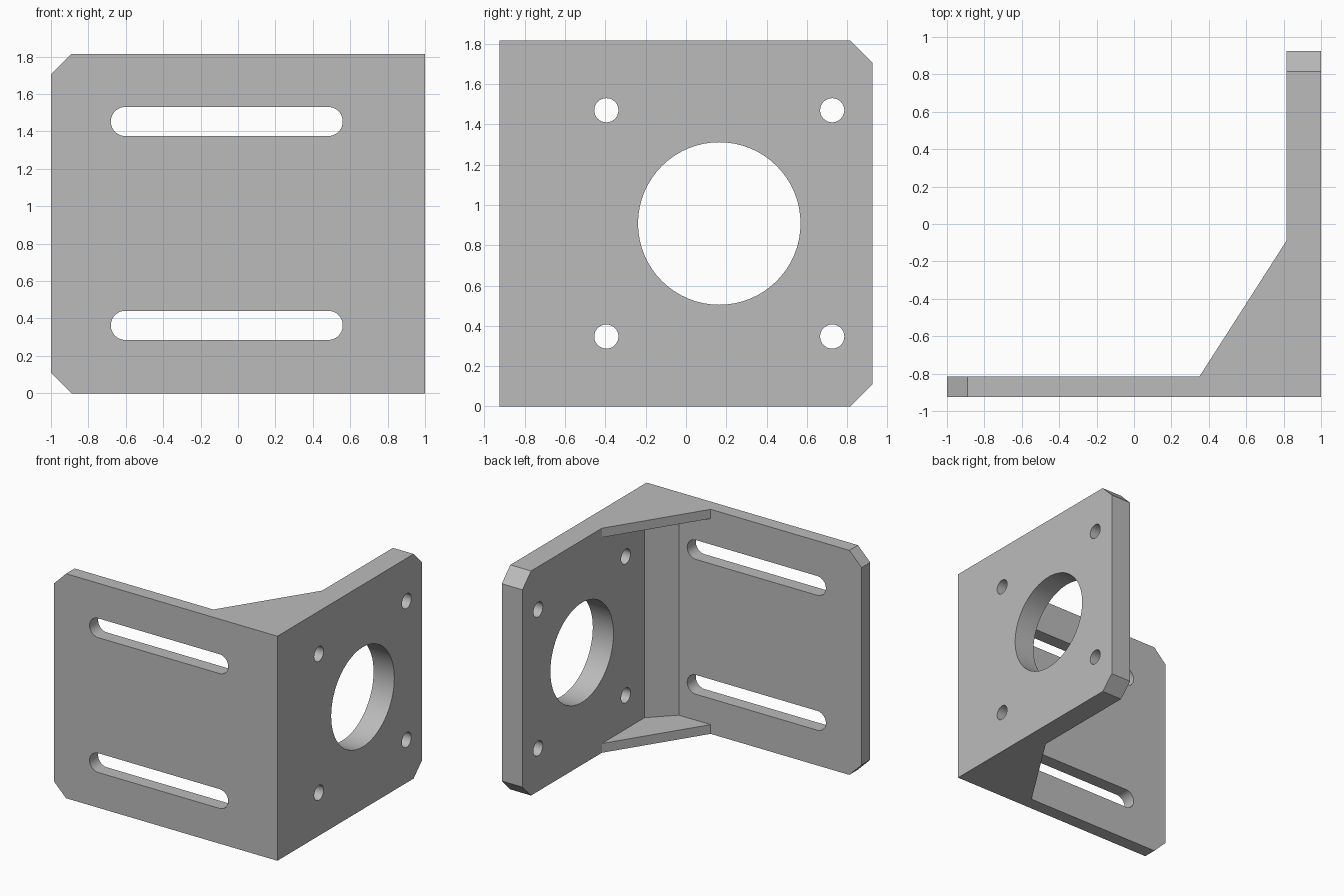
import bpy, bmesh, math
from mathutils import Vector

cube = bpy.data.objects.get("Cube")
if cube:
    bpy.data.objects.remove(cube, do_unlink=True)

HX, HY, H = 1.0, 0.925, 1.815      # half width, half depth, height
IN_X, IN_Y = 0.815, -0.815         # inner faces of the two plates
CUT = 0.11                         # corner chamfer

metal = bpy.data.materials.new("grey metal")
metal.use_nodes = True
grey = (0.5, 0.5, 0.5, 1)
metal.diffuse_color = grey
metal.node_tree.nodes["Principled BSDF"].inputs["Base Color"].default_value = grey


def prism(name, pts, axis, lo, hi):
    """Extrude a 2D outline along x (pts are y,z), y (x,z) or z (x,y)."""
    place = {"x": lambda a, b, t: (t, a, b),
             "y": lambda a, b, t: (a, t, b),
             "z": lambda a, b, t: (a, b, t)}[axis]
    bm = bmesh.new()
    face = bm.faces.new([bm.verts.new(place(a, b, lo)) for a, b in pts])
    ext = bmesh.ops.extrude_face_region(bm, geom=[face])
    moved = [v for v in ext["geom"] if isinstance(v, bmesh.types.BMVert)]
    bmesh.ops.translate(bm, verts=moved, vec=Vector(place(0, 0, hi - lo)))
    bmesh.ops.recalc_face_normals(bm, faces=bm.faces)
    mesh = bpy.data.meshes.new(name)
    bm.to_mesh(mesh)
    bm.free()
    mesh.materials.append(metal)
    obj = bpy.data.objects.new(name, mesh)
    bpy.context.collection.objects.link(obj)
    return obj


def slot(a0, a1, b, r, n=32):
    """Outline of a slot; a circle when a0 equals a1."""
    pts = []
    for centre, start in ((a1, -math.pi / 2), (a0, math.pi / 2)):
        steps = n if a0 == a1 else n + 1
        for i in range(steps):
            t = start + math.pi * i / n
            pts.append((centre + r * math.cos(t), b + r * math.sin(t)))
    return pts


# Two plates with the bevelled inside corner
bracket = prism("bracket", [(-HX, -HY), (HX, -HY), (HX, HY), (IN_X, HY),
                            (IN_X, -0.635), (0.635, IN_Y), (-HX, IN_Y)], "z", 0, H)

# Gussets at top and bottom
web = [(0.35, IN_Y), (0.35, -0.87), (0.9, -0.87), (0.9, -0.09), (IN_X, -0.09)]
T = 0.075
joins = [prism("gusset", web, "z", z, z + T) for z in (0, H - T)]

# Slots in the front plate
cutters = [prism("slot_cutter", slot(-0.602, 0.482, z, 0.078), "y", -1.1, -0.7)
           for z in (0.363, 1.453)]

# Large bore and four bolt holes in the side plate
cutters.append(prism("bore_cutter", slot(0.165, 0.165, H / 2, 0.403), "x", 0.7, 1.1))
for y in (-0.395, 0.725):
    for z in (0.347, 1.469):
        cutters.append(prism("bolt_cutter", slot(y, y, z, 0.06, 16), "x", 0.7, 1.1))

# Chamfered free corners of both plates
for z, s in ((0, 1), (H, -1)):
    def corner(edge, d):
        e = 0.1
        return [(edge + d * (CUT + e), z - s * e), (edge - d * e, z - s * e),
                (edge - d * e, z + s * (CUT + e))]
    cutters.append(prism("corner_cutter", corner(-HX, 1), "y", -1.1, -0.7))
    cutters.append(prism("corner_cutter", corner(HY, -1), "x", 0.7, 1.1))

# Apply every join and cut
bpy.context.view_layer.objects.active = bracket
for tools, op in ((joins, "UNION"), (cutters, "DIFFERENCE")):
    for tool in tools:
        mod = bracket.modifiers.new("cut", "BOOLEAN")
        mod.operation, mod.solver, mod.object = op, "EXACT", tool
        bpy.ops.object.modifier_apply(modifier=mod.name)
        bpy.data.objects.remove(tool, do_unlink=True)

# Smooth bores, sharp plate edges
bpy.ops.object.select_all(action="DESELECT")
bracket.select_set(True)
bpy.ops.object.shade_smooth_by_angle(angle=math.radians(25))
